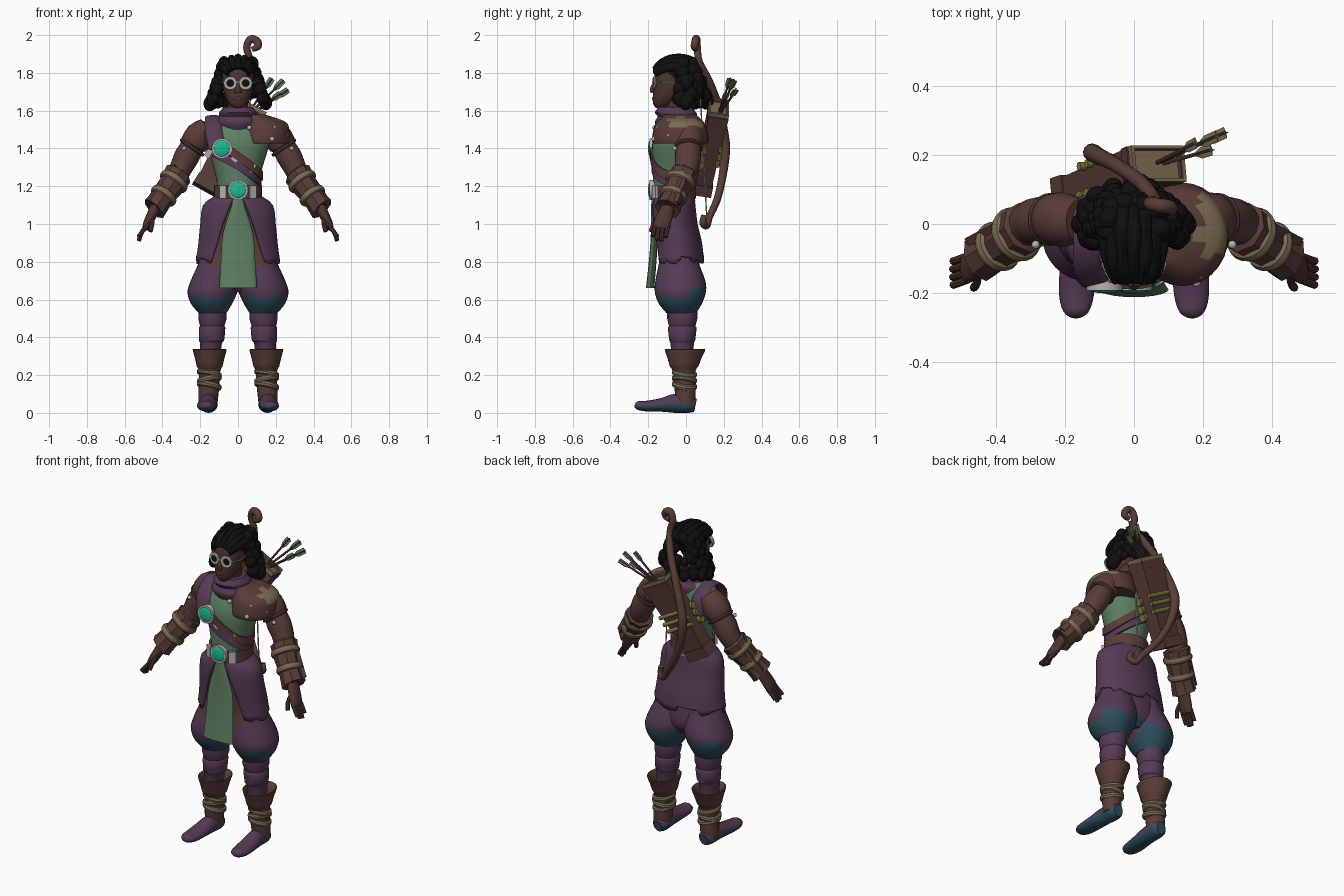
import bpy, bmesh, math, random
from mathutils import Vector

random.seed(4)
cube = bpy.data.objects.get("Cube")
if cube:
    bpy.data.objects.remove(cube)


def material(name, *rgb):
    m = bpy.data.materials.new(name)
    m.use_nodes = True
    m.diffuse_color = (*rgb, 1)
    m.node_tree.nodes["Principled BSDF"].inputs["Base Color"].default_value = (*rgb, 1)
    return m


purple = material("purple cloth", .092, .043, .088)
brown = material("brown leather", .1, .046, .039)
green = material("green cloth", .11, .21, .12)
jewel = material("teal jewel", .01, .5, .28)
black = material("black hair", .005, .005, .005)
beige = material("beige wrap", .2, .15, .085)
olive = material("olive yellow", .2, .19, .04)
metal = material("pale metal", .48, .46, .43)
slate = material("slate teal", .026, .075, .105)
skin_tone = material("dark skin", .078, .034, .028)


def skin(name, rings, mat, loop=False, cap=True, wrap=True):
    """Bridge a list of point rings into a surface."""
    bm = bmesh.new()
    vs = [[bm.verts.new(p) for p in ring] for ring in rings]
    pairs = list(zip(vs, vs[1:])) + ([(vs[-1], vs[0])] if loop else [])
    for a, b in pairs:
        for i in range(len(a) if wrap else len(a) - 1):
            j = (i + 1) % len(a)
            bm.faces.new((a[i], a[j], b[j], b[i]))
    if cap and not loop:
        bm.faces.new(vs[0])
        bm.faces.new(vs[-1])
    bmesh.ops.recalc_face_normals(bm, faces=bm.faces)
    mesh = bpy.data.meshes.new(name)
    bm.to_mesh(mesh)
    bm.free()
    mesh.materials.append(mat)
    ob = bpy.data.objects.new(name, mesh)
    bpy.context.collection.objects.link(ob)
    return ob


def refine(pts, steps):
    """Catmull-Rom smoothing of a list of tuples."""
    out = []
    for k in range(len(pts) - 1):
        a, b, c, d = pts[max(k - 1, 0)], pts[k], pts[k + 1], pts[min(k + 2, len(pts) - 1)]
        for s in range(steps):
            t = s / steps
            out.append(tuple(q + t * ((r - p) + t * ((2 * p - 5 * q + 4 * r - e) + t * (3 * (q - r) + e - p))) / 2
                             for p, q, r, e in zip(a, b, c, d)))
    return out + [pts[-1]]


def sweep(name, pts, mat, n=16, axis=None, phase=0, steps=3, ref=None, side=1):
    """Elliptical tube through (x, y, z, rx, ry); a fixed axis gives level rings."""
    pts = [(p[0] * side, *p[1:]) for p in pts]
    pts = refine(pts, steps) if steps > 1 else pts
    rings = []
    for k, p in enumerate(pts):
        t = Vector(axis) if axis else Vector(pts[min(k + 1, len(pts) - 1)][:3]) - Vector(pts[max(k - 1, 0)][:3])
        t.normalize()
        u = Vector(ref or ((0, 0, 1) if abs(t.y) > .9 else (0, 1, 0))).cross(t).normalized()
        v = t.cross(u)
        angles = [phase + math.tau * i / n for i in range(n)]
        rings.append([Vector(p[:3]) + u * p[3] * math.cos(a) + v * p[4] * math.sin(a) for a in angles])
    return skin(name, rings, mat)


def loft(name, pts, mat, **kw):
    return sweep(name, pts, mat, axis=(0, 0, 1), **kw)


def tube(name, pts, r, mat, **kw):
    return sweep(name, [(*p, r, r) for p in pts], mat, **kw)


def paint(ob, mat, rule):
    ob.data.materials.append(mat)
    for p in ob.data.polygons:
        if rule(p.center, p.normal):
            p.material_index = len(ob.data.materials) - 1


def finish(name, mat, scale=(1, 1, 1)):
    ob = bpy.context.object
    ob.name, ob.scale = name, scale
    ob.data.materials.append(mat)


def ball(name, loc, scale, mat):
    bpy.ops.mesh.primitive_uv_sphere_add(segments=16, ring_count=10, radius=1, location=loc)
    finish(name, mat, scale)


def box(name, loc, size, mat, rot=(0, 0, 0)):
    bpy.ops.mesh.primitive_cube_add(size=1, location=loc, rotation=rot)
    finish(name, mat, size)


def ring(name, loc, r, thick, mat, normal=(0, 0, 1), stretch=1):
    rot = Vector(normal).to_track_quat('Z', 'Y').to_euler()
    bpy.ops.mesh.primitive_torus_add(location=loc, rotation=rot, major_radius=r, minor_radius=thick,
                                     major_segments=24, minor_segments=8)
    finish(name, mat, (1, 1, stretch))


# Torso and the straps that follow its outline
TORSO = [(0, -.06, 1.12, .12, .11), (0, -.07, 1.2, .11, .105), (0, -.065, 1.3, .13, .11),
         (0, -.055, 1.42, .165, .125), (0, -.04, 1.51, .165, .105), (0, -.03, 1.57, .1, .08)]
loft("tunic", TORSO, green, n=28)


def band(name, z0, slope, width, mat, out=.012):
    rings = []
    for k in range(48):
        a = math.tau * k / 48
        z = z0 + slope * .14 * math.cos(a)
        hi = next((i for i, p in enumerate(TORSO) if p[2] > z), len(TORSO) - 1)
        lo, up = TORSO[hi - 1], TORSO[hi]
        f = min((z - lo[2]) / (up[2] - lo[2]), 1)
        cy, rx, ry = (lo[i] + f * (up[i] - lo[i]) for i in (1, 3, 4))
        rings.append([((rx + o) * math.cos(a), cy + (ry + o) * math.sin(a), z + h * width / 2)
                      for o, h in ((-.02, -1), (out, -1), (out, 1), (-.02, 1))])
    return skin(name, rings, mat, loop=True)


band("chest_strap", 1.36, -.75, .05, brown)
band("lower_chest_strap", 1.31, -.6, .05, purple, .008)
band("belt", 1.17, 0, .07, brown, .012)
for x, z in ((-.01, 1.355), (.065, 1.3), (-.15, 1.375)):
    box("strap_buckle", (x, -.18 + abs(x) * .35, z), (.035, .02, .05), metal, (0, .65, x * 4))
for s in (-1, 1):
    box("belt_plate", (s * .075, -.16, 1.17), (.04, .025, .07), metal, (0, 0, s * .5))
for x, z in ((-.085, 1.4), (0, 1.18)):
    bpy.ops.mesh.primitive_cylinder_add(vertices=28, radius=.053, depth=.03, location=(x, -.177, z),
                                        rotation=(math.pi / 2, 0, 0))
    finish("medallion_rim", metal)
    ball("medallion_jewel", (x, -.189, z), (.044, .012, .044), jewel)

# Scarf, shoulder mantle and shoulder strap
loft("scarf", [(0, -.04, 1.5, .1, .11), (0, -.045, 1.54, .12, .12), (0, -.045, 1.57, .1, .105),
               (0, -.055, 1.59, .1, .11), (0, -.06, 1.62, .075, .085)], purple, n=24)
mantle = loft("shoulder_mantle", [(.14, -.03, 1.425, .13, .145), (.14, -.03, 1.45, .135, .15),
                                  (.14, -.03, 1.51, .13, .14), (.13, -.03, 1.545, .115, .12),
                                  (.08, -.03, 1.58, .06, .08)], brown, n=28)
paint(mantle, beige, lambda c, n: c.x > .19 and c.z > 1.505 and c.y > -.09)
for x, y, z in ((.06, -.165, 1.51), (.19, -.145, 1.51), (.18, -.17, 1.45), (.25, -.09, 1.47)):
    ball("mantle_rivet", (x, y, z), (.013, .013, .013), metal)
sweep("shoulder_band", [(-.11, -.175, 1.4, .012, .045), (-.13, -.14, 1.5, .012, .045), (-.13, -.04, 1.565, .012, .045),
                        (-.13, .06, 1.5, .012, .045), (-.11, .075, 1.38, .012, .045)], purple, ref=(1, 0, 0))

# Open coat skirt with a ragged hem, and the front tabard
rows = [(1.15, .12, .105, -.06, .02), (1.1, .185, .115, -.065, .04), (1, .2, .122, -.06, .08),
        (.9, .21, .13, -.045, .11), (.8, .222, .135, -.04, .145)]
jag = [random.uniform(-.015, .035) for k in range(30)]
skirt = []
for z, rx, ry, cy, gap in refine(rows, 3):
    start = math.asin(gap / rx)
    angles = [start + (math.tau - 2 * start) * k / 59 for k in range(60)]
    drop = max(0, (.84 - z) / .04)
    skirt.append([(rx * math.sin(a), cy - ry * math.cos(a), z + drop * jag[k // 2]) for k, a in enumerate(angles)])
coat = skin("coat_skirt", skirt, purple, cap=False, wrap=False)
coat.modifiers.new("thickness", 'SOLIDIFY').thickness = .01
loft("tabard", [(0, -.17, 1.14, .025, .012), (0, -.17, 1.08, .04, .015), (0, -.168, .95, .08, .018),
                (0, -.175, .82, .09, .02), (0, -.19, .66, .1, .022)], green, n=20)

# Trousers: shared seat, ballooned legs with stained cuffs and brown inner panels
seat = loft("trouser_seat", [(0, -.03, .64, .08, .06), (0, -.03, .7, .17, .105), (0, -.035, .8, .17, .105),
                             (0, -.045, .95, .16, .095), (0, -.06, 1.12, .12, .09)], purple, n=28)
paint(seat, slate, lambda c, n: c.z < .685 and c.y > -.08)
for s in (-1, 1):
    leg = loft("balloon_trouser", [(.08, -.06, 1.1, .08, .085), (.09, -.05, .95, .092, .09), (.1, -.04, .82, .1, .1),
                                   (.122, -.03, .7, .128, .132), (.135, -.03, .64, .132, .135),
                                   (.14, -.03, .58, .11, .115), (.135, -.025, .53, .075, .08)],
               purple, n=32, steps=5, side=s)
    paint(leg, slate, lambda c, n: c.z < .585 + .04 * abs(math.sin(c.x * 22)) + (.04 if c.y > .02 else 0))
    paint(leg, brown, lambda c, n: n.y < -.3 and .77 < c.z < 1.05 and abs(c.x) < .16)
    loft("lower_leg", [(.148, -.02, .26, .05, .055), (.143, -.02, .37, .058, .062), (.14, -.02, .38, .066, .068),
                       (.137, -.02, .45, .07, .076), (.137, -.02, .46, .064, .07), (.135, -.02, .5, .075, .08),
                       (.135, -.02, .56, .07, .08)], purple, steps=2, side=s)

    # Boots with laces, and shoes with dark soles
    loft("boot_shaft", [(.16, .0, .04, .05, .05), (.155, -.005, .12, .054, .055), (.15, -.01, .22, .056, .06),
                        (.15, -.01, .245, .068, .075), (.15, -.008, .29, .078, .09), (.15, -.005, .335, .09, .108),
                        (.15, -.005, .33, .075, .09), (.15, -.005, .28, .05, .06)], brown, n=20, steps=2, side=s)
    for k in range(3):
        ring("boot_lace", (s * .152, -.008, .145 + k * .032), .055, .013, beige, ((-1) ** k * .2, .15, 1), 1.25)
    foot = sweep("shoe", [(.155, .05, .04, .03, .035), (.155, .02, .045, .048, .045), (.158, -.06, .05, .046, .05),
                          (.163, -.13, .042, .052, .036), (.167, -.21, .036, .05, .028), (.168, -.255, .04, .036, .023),
                          (.168, -.27, .044, .015, .01)], purple, side=s)
    for v in foot.data.vertices:
        v.co.z = max(v.co.z, 0)
    paint(foot, slate, lambda c, n: n.z < -.1)

# Arms, bracers and hands
for s in (-1, 1):
    sweep("sleeve", [(.16, .01, 1.52, .05, .06), (.2, .012, 1.475, .075, .078), (.235, .015, 1.42, .073, .075),
                     (.24, .015, 1.41, .062, .066), (.27, .01, 1.36, .067, .07), (.3, .005, 1.3, .06, .064),
                     (.33, -.02, 1.24, .055, .055)], brown, side=s, steps=2)
    ring("sleeve_trim", (s * .243, .013, 1.405), .067, .01, brown, (s * .55, 0, -.8))
    ball("sleeve_rivet", (s * .285, -.06, 1.4), (.012, .012, .012), metal)
    sweep("bracer", [(.3, -.005, 1.275, .05, .05), (.315, -.01, 1.265, .077, .077), (.355, -.04, 1.2, .068, .072),
                     (.4, -.07, 1.14, .06, .064), (.43, -.09, 1.1, .064, .068), (.445, -.098, 1.08, .068, .072),
                     (.44, -.095, 1.09, .035, .035)], brown, n=8, side=s, steps=1)
    box("bracer_plate", (s * .42, -.055, 1.17), (.03, .09, .15), brown, (0, -s * .65, -s * .5))
    for x, y, z, r in ((.34, -.03, 1.225, .069), (.393, -.065, 1.15, .062)):
        ring("bracer_wrap", (s * x, y, z), r, .014, beige, (s * .55, -.35, -.75), 1.4)
    sweep("palm", [(.43, -.09, 1.1, .032, .032), (.455, -.11, 1.05, .027, .042), (.48, -.127, 1, .023, .045),
                   (.49, -.133, .975, .016, .04)], skin_tone, side=s)
    for k in range(4):
        y, end = -.167 + k * .023, (.935, .915, .91, .93)[k]
        tube("finger", [(s * .483, y + .005, .99), (s * .51, y - .005, .955), (s * .525, y - .01, end)], .0115,
             skin_tone, n=8)
    tube("thumb", [(s * .455, -.135, 1.04), (s * .455, -.17, 1.0), (s * .465, -.185, .96)], .012, skin_tone, n=8)

# Head, face and spectacles
loft("neck", [(0, -.04, 1.54, .055, .055), (0, -.06, 1.68, .05, .055)], skin_tone)
loft("head", [(0, -.13, 1.615, .025, .03), (0, -.12, 1.64, .05, .055), (0, -.095, 1.69, .073, .08),
              (0, -.08, 1.75, .083, .09), (0, -.07, 1.82, .08, .09), (0, -.06, 1.87, .045, .06)], skin_tone, n=24)
sweep("nose", [(0, -.162, 1.75, .009, .012), (0, -.178, 1.715, .013, .014), (0, -.176, 1.695, .018, .012)],
      skin_tone, n=10)
ball("lips", (0, -.17, 1.665), (.024, .01, .009), brown)
for s in (-1, 1):
    ring("spectacle_rim", (s * .04, -.168, 1.745), .027, .01, metal, (s * .15, -1, 0), .7)
    ball("spectacle_lens", (s * .04, -.166, 1.745), (.022, .008, .022), black)
    tube("spectacle_arm", [(s * .066, -.165, 1.75), (s * .09, -.12, 1.75), (s * .09, -.05, 1.75)], .004, metal, n=6)
tube("spectacle_bridge", [(-.014, -.173, 1.75), (.014, -.173, 1.75)], .006, metal, n=6)

# Hair: thick locks over the crown, loose curls at the sides and back
ball("hair_cap", (0, -.05, 1.8), (.09, .108, .086), black)
for k in range(-3, 4):
    lean = k * .42
    arc = [(math.sin(lean) * .085 * math.sin(a) ** .5, -.04 - .122 * math.cos(a),
            1.79 + .088 * math.sin(a) * math.cos(lean * .85), .024, .02 + .004 * math.sin(a * 5 + k * 2))
           for a in (.3, .7, 1.2, 1.7, 2.2, 2.8)]
    sweep("hair_lock", arc, black, n=10, ref=(1, 0, 0))
for k in range(150):
    a = random.uniform(1.05, math.tau - 1.05)
    h = random.random() ** 1.2
    w = .15 - .075 * h
    r = random.uniform(.018, .034)
    ball("hair_curl", (w * math.sin(a), .0 - w * .78 * math.cos(a), 1.635 + .22 * h), (r, r, r * 1.2), black)

# Quiver with rolled bundles and arrows
lower, upper = Vector((-.17, .085, 1.19)), Vector((.07, .175, 1.62))
axis = tuple((upper - lower).normalized())


def quiver_part(name, rows, mat):
    sweep(name, [(*lower.lerp(upper, f), rx, ry) for f, rx, ry in rows], mat, n=4, axis=axis,
          phase=math.pi / 4, steps=1)


quiver_part("quiver", ((0, .09, .06), (1, .12, .073), (1, .105, .06), (.8, .1, .055)), brown)
quiver_part("quiver_foot", ((-.02, .105, .07), (.1, .1, .07)), brown)
quiver_part("quiver_collar", ((.88, .122, .075), (.96, .126, .077)), brown)
quiver_part("quiver_lip", ((.97, .123, .075), (1.01, .123, .075), (1.01, .108, .062), (.97, .106, .06)), beige)
for f in (.38, .47, .56):
    c = lower.lerp(upper, f)
    across = Vector((axis[2], 0, -axis[0])) * .095
    for y, r in ((-.045, .022), (.048, .012)):
        shift = Vector((0, y, 0))
        tube("rolled_bundle", [c - across + shift, c + across + shift], r, olive, n=12)
for dx, dy, dz in ((.24, .255, 1.76), (.265, .265, 1.71), (.18, .235, 1.77), (.225, .215, 1.69)):
    tip, base = Vector((dx, dy, dz)), lower.lerp(upper, .85)
    tube("arrow_shaft", [base, tip], .006, brown, n=6)
    for a, b in ((.017, .004), (.004, .017)):
        sweep("arrow_fletching", [(*base.lerp(tip, .76), a * .4, b * .4), (*base.lerp(tip, .84), a, b),
                                  (*tip, a, b)], green if a > b else beige, n=4, steps=1)

# Bow with curled tips and its string
sweep("bow", [(.075, .05, 1.925, .014, .014), (.105, .045, 1.94, .02, .02), (.1, .05, 1.968, .021, .021),
              (.068, .055, 1.979, .021, .021), (.046, .06, 1.935, .019, .019), (.06, .07, 1.86, .019, .019),
              (.02, .12, 1.76, .021, .021), (-.05, .17, 1.63, .021, .021), (-.11, .2, 1.48, .025, .025),
              (-.12, .207, 1.38, .026, .026), (-.09, .193, 1.25, .021, .021), (-.03, .165, 1.13, .02, .02),
              (.04, .125, 1.04, .019, .019), (.075, .11, .99, .018, .018), (.105, .09, 1.005, .019, .019),
              (.1, .095, 1.045, .015, .015)], brown, n=12, steps=4, ref=(.57, .82, 0))
tube("bow_string", [(.06, .065, 1.89), (.065, .11, 1.03)], .004, metal, n=6, steps=1)

# Smooth shading with crisp edges
bpy.ops.object.select_all(action='DESELECT')
for ob in bpy.context.scene.objects:
    if ob.type == 'MESH':
        ob.select_set(True)
        bpy.context.view_layer.objects.active = ob
bpy.ops.object.shade_smooth_by_angle(angle=.7)
